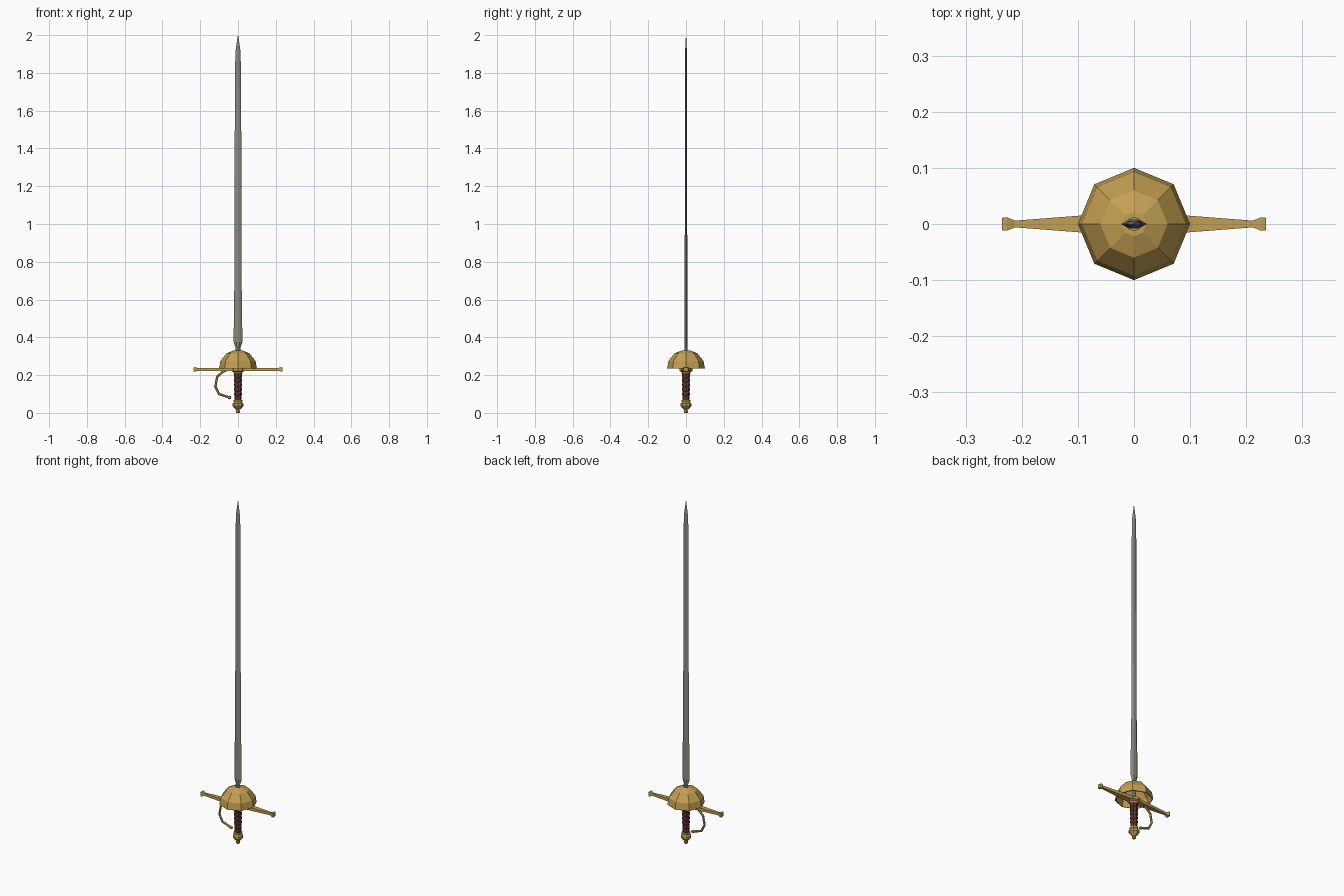
import bpy, bmesh, math
from mathutils import Vector

if "Cube" in bpy.data.objects:
    bpy.data.objects.remove(bpy.data.objects["Cube"])


def material(name, rgb):
    m = bpy.data.materials.new(name)
    m.diffuse_color = (*rgb, 1)
    m.use_nodes = True
    m.node_tree.nodes["Principled BSDF"].inputs["Base Color"].default_value = m.diffuse_color
    return m


GOLD = material("brass", (0.55, 0.35, 0.085))
STEEL = material("steel", (0.27, 0.26, 0.21))
LEATHER = material("red brown leather", (0.12, 0.035, 0.025))


def loft(name, rings, mat, caps=True):
    """Skin a list of equal-length point rings with flat quads."""
    bm = bmesh.new()
    vs = [[bm.verts.new(p) for p in ring] for ring in rings]
    n = len(vs[0])
    for a, b in zip(vs, vs[1:]):
        for i in range(n):
            j = (i + 1) % n
            bm.faces.new((a[i], a[j], b[j], b[i]))
    if caps:
        bm.faces.new(vs[0][::-1])
        bm.faces.new(vs[-1])
    bmesh.ops.recalc_face_normals(bm, faces=bm.faces)
    me = bpy.data.meshes.new(name)
    bm.to_mesh(me)
    bm.free()
    me.materials.append(mat)
    ob = bpy.data.objects.new(name, me)
    bpy.context.collection.objects.link(ob)
    return ob


def lathe(name, profile, mat, sides=8, caps=True):
    """Turn (radius, z) pairs about the z axis."""
    step = math.tau / sides
    return loft(name, [[(r * math.cos(i * step), r * math.sin(i * step), z)
                        for i in range(sides)] for r, z in profile], mat, caps)


# Blade: flattened hexagon section (half width, half thickness, z)
sections = [(0.013, 0.008, 0.225), (0.013, 0.008, 0.345), (0.023, 0.008, 0.375),
            (0.022, 0.008, 0.53), (0.018, 0.007, 0.75), (0.0175, 0.006, 1.25),
            (0.017, 0.0055, 1.66), (0.014, 0.005, 1.91), (0.0008, 0.0005, 2.0)]
loft("blade", [[(w, 0, z), (w * .4, t, z), (-w * .4, t, z),
                (-w, 0, z), (-w * .4, -t, z), (w * .4, -t, z)]
               for w, t, z in sections], STEEL)

# Cup guard: hollow octagonal dome open at the bottom
cup = lathe("cup_guard", [(0.10, 0.235), (0.093, 0.275), (0.06, 0.316),
                          (0.022, 0.331), (0.012, 0.331)], GOLD, caps=False)
shell = cup.modifiers.new("shell", "SOLIDIFY")
shell.thickness = 0.005
shell.offset = -1

# Cross guard: tapered bar with flared ends (x, half depth, half height)
half = [(0.03, 0.020, 0.009), (0.212, 0.006, 0.007),
        (0.227, 0.012, 0.012), (0.235, 0.011, 0.011)]
bar = [(-x, d, h) for x, d, h in half[::-1]] + half
loft("cross_guard", [[(x, d, 0.23 + h), (x, -d, 0.23 + h),
                      (x, -d, 0.23 - h), (x, d, 0.23 - h)] for x, d, h in bar], GOLD)
lathe("guard_block", [(0.024, 0.217), (0.035, 0.222), (0.035, 0.236), (0.024, 0.24)], GOLD)

# Grip: stacked leather ribs
ribs = 6
z0, z1 = 0.065, 0.208
dz = (z1 - z0) / ribs
grip = []
for i in range(ribs):
    r = 0.0195 + 0.003 * i / ribs
    grip += [(r - 0.003, z0 + i * dz), (r, z0 + (i + .3) * dz), (r, z0 + (i + .7) * dz)]
loft_end = [(0.0195, z1)]
lathe("grip", grip + loft_end, LEATHER)
lathe("grip_collar", [(0.021, 0.206), (0.024, 0.21), (0.024, 0.219)], GOLD)

# Pommel with neck and end button
lathe("pommel", [(0.006, 0), (0.011, 0.004), (0.011, 0.011), (0.008, 0.016),
                 (0.018, 0.024), (0.028, 0.036), (0.028, 0.050),
                 (0.021, 0.057), (0.023, 0.061), (0.023, 0.067), (0.018, 0.07)], GOLD)

# Knuckle bow: swept six-sided bar with a small knob at the free end
path = [(-0.055, 0.228), (-0.078, 0.22), (-0.11, 0.192), (-0.12, 0.14),
        (-0.10, 0.10), (-0.05, 0.083)]
pts = [Vector((x, 0, z)) for x, z in path]
Y = Vector((0, 1, 0))


def tube_ring(p, tangent, r):
    side = Y.cross(tangent.normalized())
    return [p + r * (math.cos(a) * side + math.sin(a) * Y)
            for a in (k * math.tau / 6 for k in range(6))]


rings = []
for i, p in enumerate(pts):
    t = pts[min(i + 1, len(pts) - 1)] - pts[max(i - 1, 0)]
    rings.append(tube_ring(p, t, 0.0065))
loft("knuckle_bow", rings, GOLD)
end_dir = (pts[-1] - pts[-2]).normalized()
loft("bow_knob", [tube_ring(pts[-1] + end_dir * s, end_dir, r)
                  for s, r in ((-0.004, 0.005), (0.001, 0.009), (0.009, 0.009), (0.014, 0.005))], GOLD)
